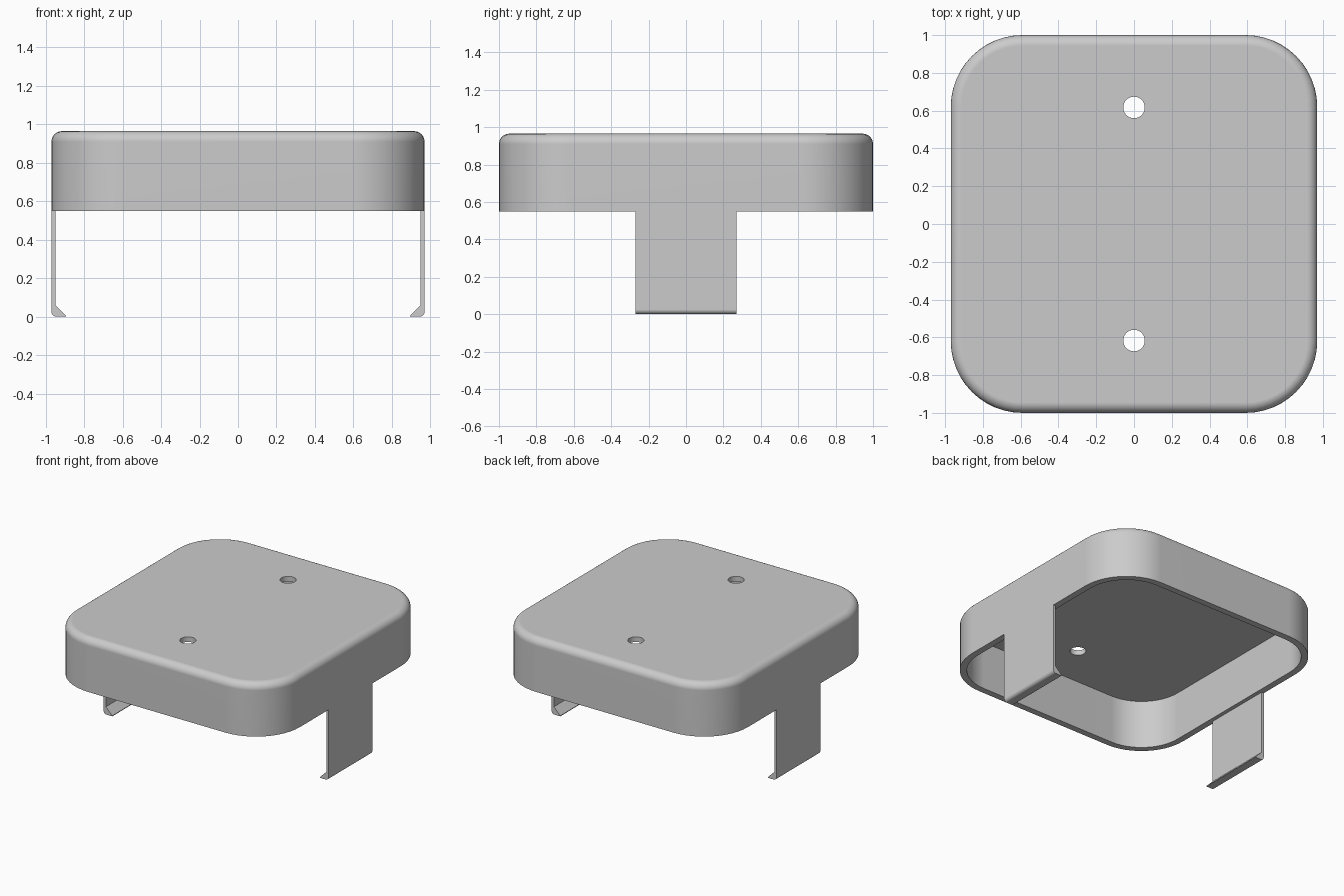
import bpy, bmesh
from math import sin, cos, pi

cube = bpy.data.objects.get("Cube")
if cube:
    bpy.data.objects.remove(cube, do_unlink=True)

HALF_X, HALF_Y, CORNER = 0.97, 1.0, 0.38
RIM, TOP, FILLET = 0.55, 0.965, 0.055
WALL, ROOF = 0.05, 0.04
HOLE_R, HOLE_Y = 0.057, 0.617

grey = bpy.data.materials.new("light grey")
grey.use_nodes = True
colour = (0.6, 0.6, 0.6, 1)
grey.diffuse_color = colour
grey.node_tree.nodes["Principled BSDF"].inputs["Base Color"].default_value = colour


def make_object(name, bm):
    bmesh.ops.recalc_face_normals(bm, faces=bm.faces)
    mesh = bpy.data.meshes.new(name)
    bm.to_mesh(mesh)
    bm.free()
    mesh.materials.append(grey)
    obj = bpy.data.objects.new(name, mesh)
    bpy.context.collection.objects.link(obj)
    return obj


def activate(obj):
    bpy.ops.object.select_all(action='DESELECT')
    obj.select_set(True)
    bpy.context.view_layer.objects.active = obj


def smooth(obj):
    activate(obj)
    bpy.ops.object.shade_smooth_by_angle(angle=pi / 6)
    weighted = obj.modifiers.new("weighted normals", 'WEIGHTED_NORMAL')
    weighted.keep_sharp = True


def rounded_loop(bm, inset, z, steps=12):
    """Ring of vertices around a rounded rectangle."""
    r = CORNER - inset
    verts = []
    for quarter, (sx, sy) in enumerate([(1, 1), (-1, 1), (-1, -1), (1, -1)]):
        for i in range(steps + 1):
            a = (quarter + i / steps) * pi / 2
            verts.append(bm.verts.new((sx * (HALF_X - CORNER) + r * cos(a),
                                       sy * (HALF_Y - CORNER) + r * sin(a), z)))
    return verts


# Hollow cover: ceiling, inner wall, rim, outer wall, rounded top edge
bm = bmesh.new()
rings = [(WALL, TOP - ROOF), (WALL, RIM), (0, RIM)]
for i in range(7):
    a = i / 6 * pi / 2
    rings.append((FILLET * (1 - cos(a)), TOP - FILLET * (1 - sin(a))))
loops = [rounded_loop(bm, inset, z) for inset, z in rings]
for low, high in zip(loops, loops[1:]):
    for i in range(len(low)):
        j = (i + 1) % len(low)
        bm.faces.new((low[i], low[j], high[j], high[i]))
bm.faces.new(loops[0])
bm.faces.new(loops[-1])
cover = make_object("cover", bm)

# Two screw holes through the roof
for y in (-HOLE_Y, HOLE_Y):
    bpy.ops.mesh.primitive_cylinder_add(vertices=32, radius=HOLE_R, depth=0.3,
                                        location=(0, y, TOP))
    cutter = bpy.context.object
    cutter.name = "hole_cutter"
    cutter.hide_render = True
    cut = cover.modifiers.new("screw hole", 'BOOLEAN')
    cut.operation = 'DIFFERENCE'
    cut.solver = 'EXACT'
    cut.object = cutter
    activate(cover)
    bpy.ops.object.modifier_apply(modifier=cut.name)
    bpy.data.objects.remove(cutter, do_unlink=True)
smooth(cover)

# Clip legs: thin plate with a wedge hook and a rounded lower outer edge
LEG_Y, LEG_T, ROUND = 0.27, 0.02, 0.025
profile = [(HALF_X, RIM), (HALF_X - LEG_T, RIM), (HALF_X - LEG_T, 0.06),
           (0.895, 0.005), (0.895, 0)]
for i in range(6):
    a = i / 5 * pi / 2
    profile.append((HALF_X - ROUND * (1 - sin(a)), ROUND * (1 - cos(a))))
for name, side in (("left_clip_leg", 1), ("right_clip_leg", -1)):
    bm = bmesh.new()
    face = bm.faces.new([bm.verts.new((side * x, -LEG_Y, z)) for x, z in profile])
    extruded = bmesh.ops.extrude_face_region(bm, geom=[face])["geom"]
    bmesh.ops.translate(bm, vec=(0, 2 * LEG_Y, 0),
                        verts=[v for v in extruded if isinstance(v, bmesh.types.BMVert)])
    smooth(make_object(name, bm))
